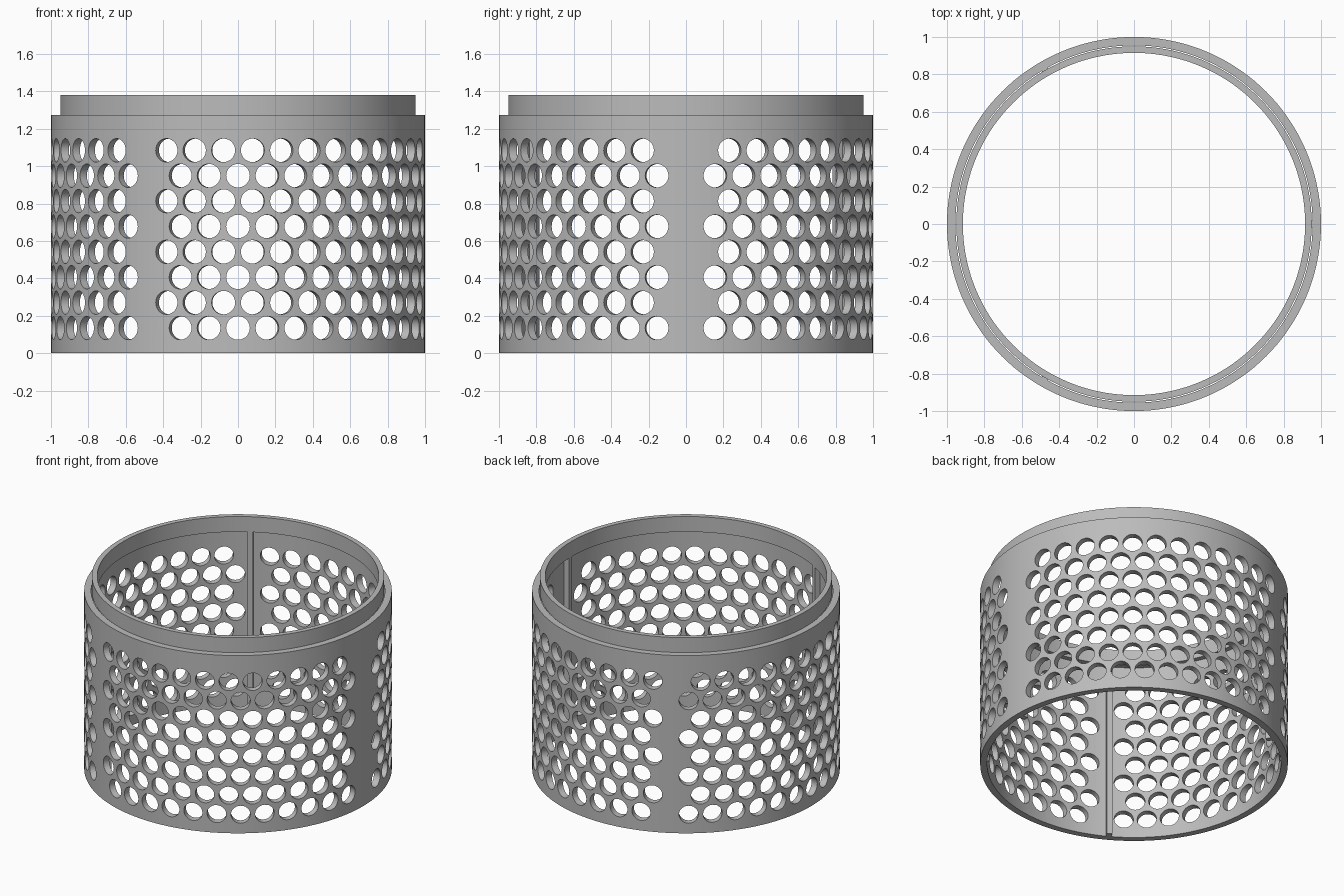
import bpy, bmesh, math
from mathutils import Matrix, Vector

cube = bpy.data.objects.get("Cube")
if cube:
    bpy.data.objects.remove(cube, do_unlink=True)

grey = bpy.data.materials.new("plain grey")
grey.use_nodes = True
grey.diffuse_color = (0.5, 0.5, 0.5, 1)
grey.node_tree.nodes["Principled BSDF"].inputs["Base Color"].default_value = (0.5, 0.5, 0.5, 1)

SEGMENTS = 144
RIB_ANGLES = [0, 120, 240]


def make_object(name, bm):
    bmesh.ops.recalc_face_normals(bm, faces=bm.faces)
    mesh = bpy.data.meshes.new(name)
    bm.to_mesh(mesh)
    bm.free()
    mesh.materials.append(grey)
    obj = bpy.data.objects.new(name, mesh)
    bpy.context.collection.objects.link(obj)
    return obj


def activate(obj):
    bpy.ops.object.select_all(action='DESELECT')
    obj.select_set(True)
    bpy.context.view_layer.objects.active = obj


def ring(name, inner, outer, bottom, top):
    """Spin a rectangular section into a closed ring."""
    bm = bmesh.new()
    section = [(inner, bottom), (outer, bottom), (outer, top), (inner, top)]
    loops = []
    for i in range(SEGMENTS):
        a = math.tau * i / SEGMENTS
        loops.append([bm.verts.new((r * math.cos(a), r * math.sin(a), z)) for r, z in section])
    for i, loop in enumerate(loops):
        nxt = loops[(i + 1) % SEGMENTS]
        for j in range(4):
            k = (j + 1) % 4
            bm.faces.new((loop[j], nxt[j], nxt[k], loop[k]))
    return make_object(name, bm)


def near_rib(angle):
    return any(abs((angle - rib + 180) % 360 - 180) < 5 for rib in RIB_ANGLES)


# Perforated outer wall and the collar seated on the ribs
wall = ring("perforated_wall", 0.955, 1.0, 0, 1.275)
collar = ring("top_collar", 0.915, 0.95, 1.27, 1.38)

# Staggered radial drills, leaving a solid strip behind each rib
bm = bmesh.new()
for row in range(8):
    for i in range(40):
        angle = 9 * i + 4.5 * (row % 2)
        if near_rib(angle):
            continue
        place = (Matrix.Rotation(math.radians(angle), 4, 'Z')
                 @ Matrix.Translation(Vector((0.98, 0, 0.135 + 0.1357 * row)))
                 @ Matrix.Rotation(math.pi / 2, 4, 'Y'))
        bmesh.ops.create_cone(bm, cap_ends=True, segments=28, radius1=0.063,
                              radius2=0.063, depth=0.14, matrix=place)
drills = make_object("hole_cutter", bm)
drills.hide_render = True

cut = wall.modifiers.new("holes", 'BOOLEAN')
cut.operation = 'DIFFERENCE'
cut.solver = 'EXACT'
cut.object = drills
activate(wall)
bpy.ops.object.modifier_apply(modifier=cut.name)
bpy.data.objects.remove(drills, do_unlink=True)

# Upright ribs on the inside
for n, angle in enumerate(RIB_ANGLES):
    bm = bmesh.new()
    place = (Matrix.Rotation(math.radians(angle), 4, 'Z')
             @ Matrix.Translation(Vector((0.937, 0, 0.635)))
             @ Matrix.Diagonal((0.042, 0.036, 1.27, 1)))
    bmesh.ops.create_cube(bm, size=1, matrix=place)
    make_object(f"inner_rib_{n + 1}", bm)

for obj in (wall, collar):
    activate(obj)
    bpy.ops.object.shade_smooth_by_angle(angle=math.radians(30))
